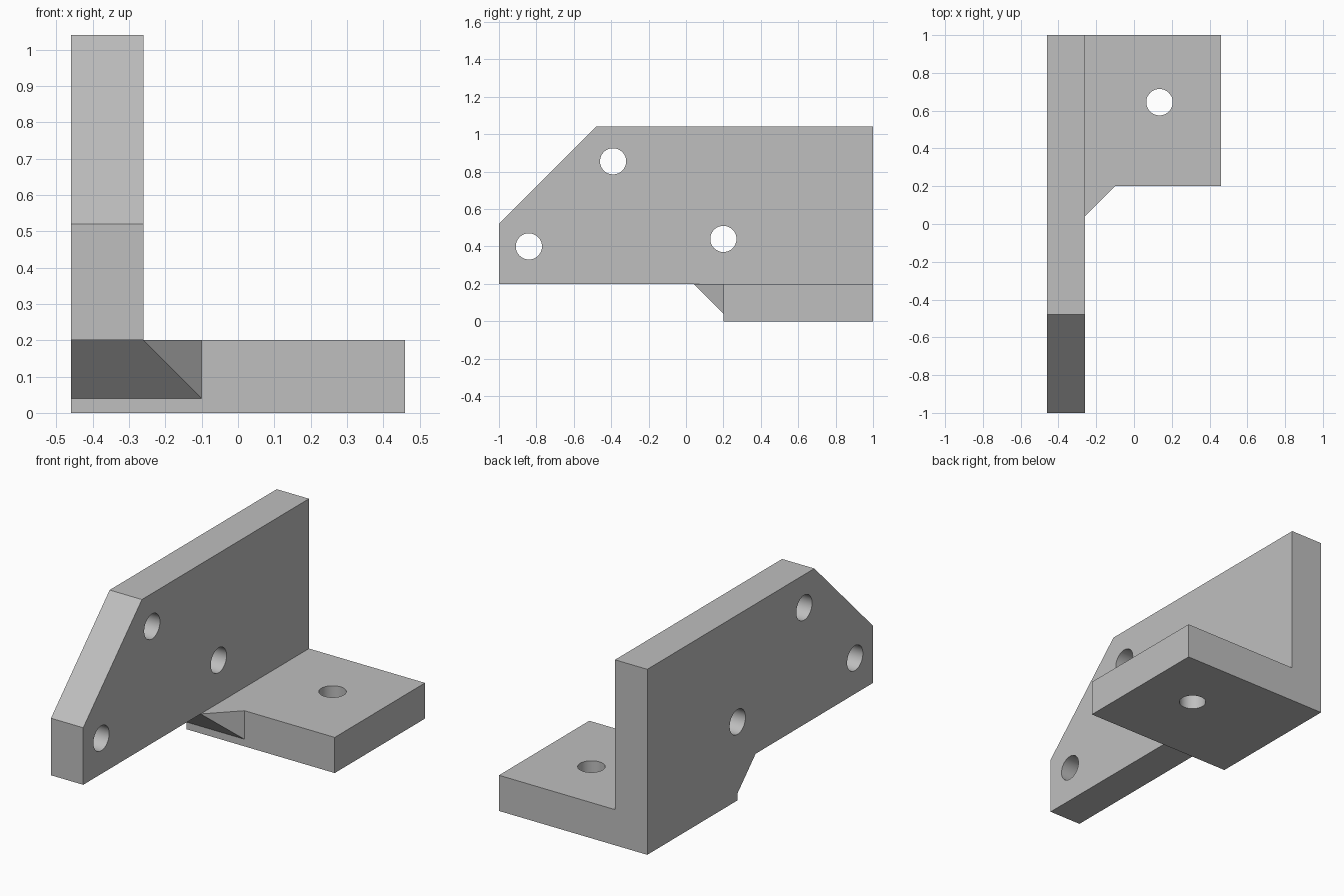
import bpy
import bmesh
import math
from mathutils import Vector, Matrix

default = bpy.data.objects.get("Cube")
if default:
    bpy.data.objects.remove(default, do_unlink=True)

grey = bpy.data.materials.new("plain_grey")
grey.use_nodes = True
colour = (0.52, 0.52, 0.52, 1)
grey.diffuse_color = colour
grey.node_tree.nodes["Principled BSDF"].inputs["Base Color"].default_value = colour

THICK = 0.2
LEFT, RIGHT = -0.46, 0.46
INNER = LEFT + THICK
FRONT_OF_BASE = 0.2
CHAMFER = 0.16
HOLE_RADIUS = 0.07


def make_object(name, bm):
    bmesh.ops.recalc_face_normals(bm, faces=bm.faces[:])
    mesh = bpy.data.meshes.new(name)
    bm.to_mesh(mesh)
    bm.free()
    mesh.materials.append(grey)
    obj = bpy.data.objects.new(name, mesh)
    bpy.context.collection.objects.link(obj)
    return obj


def extrude_profile(name, points, direction):
    bm = bmesh.new()
    face = bm.faces.new([bm.verts.new(p) for p in points])
    result = bmesh.ops.extrude_face_region(bm, geom=[face])
    moved = [v for v in result["geom"] if isinstance(v, bmesh.types.BMVert)]
    bmesh.ops.translate(bm, verts=moved, vec=Vector(direction))
    # extrusion drops the starting face, so cap any open rim
    bmesh.ops.holes_fill(bm, edges=[e for e in bm.edges if e.is_boundary])
    return make_object(name, bm)


def hull(name, points):
    bm = bmesh.new()
    for p in points:
        bm.verts.new(p)
    bmesh.ops.convex_hull(bm, input=bm.verts[:])
    bmesh.ops.dissolve_limit(bm, angle_limit=0.01, verts=bm.verts[:], edges=bm.edges[:])
    return make_object(name, bm)


def drill(name, centre, axis):
    bm = bmesh.new()
    turn = Vector((0, 0, 1)).rotation_difference(Vector(axis)).to_matrix().to_4x4()
    bmesh.ops.create_cone(bm, cap_ends=True, segments=48, radius1=HOLE_RADIUS,
                          radius2=HOLE_RADIUS, depth=0.5,
                          matrix=Matrix.Translation(centre) @ turn)
    return make_object(name, bm)


def combine(target, other, operation):
    mod = target.modifiers.new(operation.lower(), 'BOOLEAN')
    mod.operation = operation
    mod.solver = 'EXACT'
    mod.object = other
    bpy.context.view_layer.objects.active = target
    bpy.ops.object.modifier_apply(modifier=mod.name)
    bpy.data.objects.remove(other, do_unlink=True)


# Upright plate with its sloping front corner and stepped lower edge
outline = [(-1, THICK), (FRONT_OF_BASE, THICK), (FRONT_OF_BASE, 0), (1, 0),
           (1, 1.04), (-0.48, 1.04), (-1, 0.52)]
bracket = extrude_profile("angle_bracket", [(LEFT, y, z) for y, z in outline], (THICK, 0, 0))

# Horizontal foot plate
foot = extrude_profile("foot_plate", [(LEFT, FRONT_OF_BASE, 0), (RIGHT, FRONT_OF_BASE, 0),
                                      (RIGHT, 1, 0), (LEFT, 1, 0)], (0, 0, THICK))

# Corner gusset, chamfered below and towards the foot
tip_y = FRONT_OF_BASE - CHAMFER
low_z = THICK - CHAMFER
gusset = hull("corner_gusset", [
    (LEFT, tip_y, THICK), (INNER, tip_y, THICK),
    (INNER + CHAMFER, FRONT_OF_BASE, THICK), (INNER + CHAMFER, FRONT_OF_BASE, low_z),
    (LEFT, FRONT_OF_BASE, low_z), (LEFT, FRONT_OF_BASE, THICK)])

combine(bracket, foot, 'UNION')
combine(bracket, gusset, 'UNION')

# Bolt holes through the upright and the foot
for y, z in [(-0.39, 0.855), (-0.84, 0.40), (0.20, 0.44)]:
    combine(bracket, drill("wall_drill", (LEFT + THICK / 2, y, z), (1, 0, 0)), 'DIFFERENCE')
combine(bracket, drill("foot_drill", (0.135, 0.645, THICK / 2), (0, 0, 1)), 'DIFFERENCE')

# Merge stray points and smooth only the hole walls
bm = bmesh.new()
bm.from_mesh(bracket.data)
bmesh.ops.remove_doubles(bm, verts=bm.verts[:], dist=0.0001)
bm.to_mesh(bracket.data)
bm.free()
bpy.ops.object.select_all(action='DESELECT')
bracket.select_set(True)
bpy.context.view_layer.objects.active = bracket
bpy.ops.object.shade_smooth_by_angle(angle=math.radians(30))
